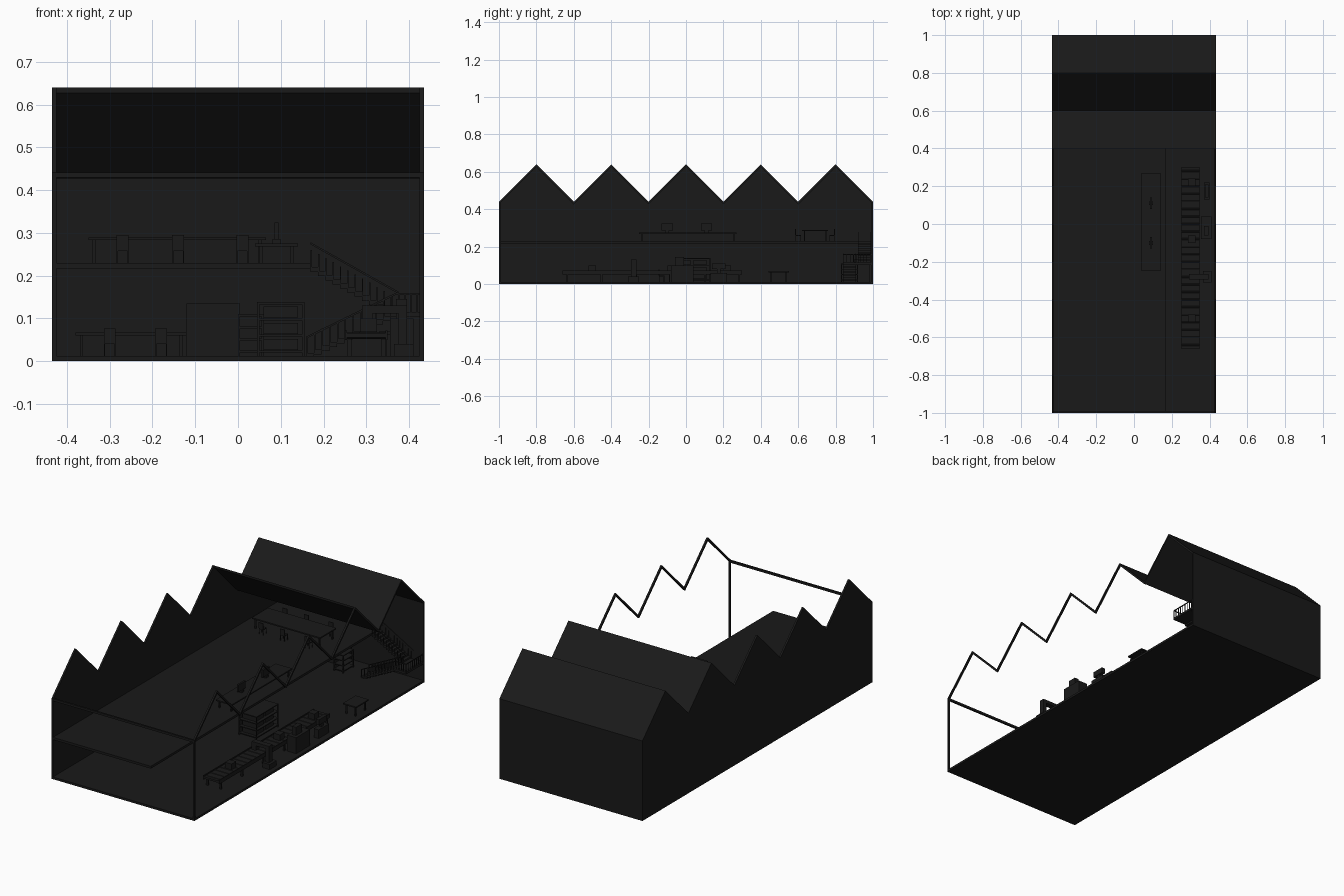
import bpy, bmesh, math
from mathutils import Vector

if "Cube" in bpy.data.objects:
    bpy.data.objects.remove(bpy.data.objects["Cube"])

mat = bpy.data.materials.new("dark")
mat.diffuse_color = (0.01, 0.01, 0.01, 1)
mat.use_nodes = True
mat.node_tree.nodes["Principled BSDF"].inputs["Base Color"].default_value = mat.diffuse_color
W = 0.435


def finish(name, bm):
    bmesh.ops.recalc_face_normals(bm, faces=bm.faces)
    me = bpy.data.meshes.new(name)
    bm.to_mesh(me)
    bm.free()
    me.materials.append(mat)
    ob = bpy.data.objects.new(name, me)
    bpy.context.collection.objects.link(ob)
    return ob


def boxes(name, specs):
    """Each spec is x0, x1, y0, y1, z0, z1."""
    bm = bmesh.new()
    for x0, x1, y0, y1, z0, z1 in specs:
        vs = bmesh.ops.create_cube(bm, size=1)["verts"]
        for v in vs:
            v.co = Vector((x1 if v.co.x > 0 else x0, y1 if v.co.y > 0 else y0,
                           z1 if v.co.z > 0 else z0))
    return finish(name, bm)


def extrude(name, pts, axis, a, b):
    """Extrude a profile along x (pts are y, z) or y (pts are x, z)."""
    bm = bmesh.new()
    f = bm.faces.new([bm.verts.new((a, p, q) if axis == 'x' else (p, a, q)) for p, q in pts])
    r = bmesh.ops.extrude_face_region(bm, geom=[f])
    d = (b - a, 0, 0) if axis == 'x' else (0, b - a, 0)
    bmesh.ops.translate(bm, vec=d, verts=[g for g in r["geom"] if isinstance(g, bmesh.types.BMVert)])
    return finish(name, bm)


def strip(pts, t):
    return pts + [(p, q - t) for p, q in reversed(pts)]


# building shell
zig = [(-1 + 0.2 * i, 0.64 if i % 2 else 0.44) for i in range(11)]
boxes("ground_floor", [(-W, W, -1, 1, 0, 0.012)])
extrude("left_wall", zig + [(1, 0), (-1, 0)], 'x', -W, -W + 0.01)
boxes("back_wall", [(-W, W, 0.99, 1, 0, 0.44)])
extrude("roof", strip(zig[7:], 0.012), 'x', -W, W)
extrude("right_roof_beam", strip(zig, 0.014), 'x', W - 0.01, W)
boxes("front_frame", [(W - 0.01, W, -1, -0.99, 0, 0.44), (-W, W, -1, -0.99, 0.43, 0.442)])
boxes("mezzanine", [(-W, 0.17, -1, 1, 0.217, 0.23)])


# switchback stairs with railings
def flight(name, x0, z0, x1, z1, ya, yb, n=12):
    specs = []
    for i in range(n):
        x = x0 + (x1 - x0) * i / n
        z = z0 + (z1 - z0) * (i + 1) / n
        specs.append((x, x + (x1 - x0) / n, ya, yb, z - 0.012, z))
        for y in (ya, yb - 0.003):
            specs.append((x, x + 0.003, y, y + 0.003, z, z + 0.04))
    boxes(name + "_steps", specs)
    for y in (ya, yb - 0.003):
        extrude(name + "_rail", strip([(x0, z0 + 0.048), (x1, z1 + 0.048)], 0.005), 'y', y, y + 0.003)


flight("lower_flight", 0.16, 0.01, 0.375, 0.115, 0.84, 0.91)
flight("upper_flight", 0.17, 0.23, 0.375, 0.115, 0.92, 0.99)
boxes("stair_landing", [(0.37, W, 0.84, 0.99, 0.103, 0.115), (0.37, W, 0.84, 0.843, 0.155, 0.16),
                        (0.432, W, 0.84, 0.99, 0.155, 0.16)]
      + [(0.375 + 0.014 * i, 0.378 + 0.014 * i, 0.84, 0.843, 0.11, 0.16) for i in range(5)]
      + [(0.432, W, 0.84 + 0.018 * i, 0.843 + 0.018 * i, 0.11, 0.16) for i in range(9)])


# tables and chairs
def table(name, x0, x1, y0, y1, z0, h):
    t = 0.007
    legs = [(x, x + t, y, y + t, z0, z0 + h) for x in (x0 + 0.01, x1 - 0.017) for y in (y0 + 0.01, y1 - 0.017)]
    boxes(name, legs + [(x0, x1, y0, y1, z0 + h - t, z0 + h)])


def chair(x, y, z, side):
    r = 0.014
    back = y + side * r
    legs = [(x + a, x + a + 0.003, y + b, y + b + 0.003, z, z + 0.03) for a in (-r, r - 0.003) for b in (-r, r - 0.003)]
    boxes("chair", legs + [(x - r, x + r, y - r, y + r, z + 0.028, z + 0.033),
                           (x - r, x + r, back - 0.002, back + 0.002, z + 0.033, z + 0.065)])


table("meeting_table", -0.35, 0.065, 0.62, 0.76, 0.23, 0.06)
for cx in (-0.27, -0.14, 0.01):
    chair(cx, 0.6, 0.23, -1)
    chair(cx, 0.78, 0.23, 1)
table("mezzanine_desk", 0.04, 0.14, -0.25, 0.27, 0.23, 0.045)
for y in (-0.1, 0.11):
    boxes("desk_monitor", [(0.085, 0.095, y - 0.03, y + 0.03, 0.285, 0.325), (0.08, 0.1, y - 0.01, y + 0.01, 0.275, 0.285)])
table("workshop_bench", -0.38, -0.12, -0.1, 0.1, 0.012, 0.055)
for cx in (-0.3, -0.18):
    chair(cx, -0.13, 0.012, -1)


# storage racks
def rack(name, x0, x1, y0, y1, h, n):
    t = 0.005
    specs = [(x, x + t, y, y + t, 0.01, h) for x in (x0, x1 - t) for y in (y0, y1 - t)]
    specs += [(x0, x1, y0, y1, z - t, z) for z in (0.025 + (h - 0.025) * i / n for i in range(n + 1))]
    specs += [(x0, x0 + t, y0, y1, 0.01, h)]
    boxes(name, specs)


rack("parts_rack", 0.045, 0.155, -0.06, 0.13, 0.138, 3)
boxes("rack_crates", [(0.06, 0.14, -0.045 + 0.085 * j, 0.025 + 0.085 * j, 0.026 + 0.038 * i, 0.052 + 0.038 * i)
                      for i in range(3) for j in range(2)])
rack("back_shelf", 0.0, 0.06, 0.83, 0.92, 0.11, 3)
boxes("storage_cabinet", [(-0.12, 0.005, 0.9, 0.98, 0.01, 0.135)])

# conveyor with legs and rollers
boxes("conveyor", [(0.25, 0.35, -0.66, 0.3, 0.055, 0.066)]
      + [(x, x + 0.005, -0.66, 0.3, 0.05, 0.072) for x in (0.25, 0.345)]
      + [(x, x + 0.01, -0.64 + 0.184 * i, -0.63 + 0.184 * i, 0.01, 0.055) for i in range(6) for x in (0.255, 0.335)])
for i in range(24):
    bpy.ops.mesh.primitive_cylinder_add(vertices=10, radius=0.008, depth=0.09,
                                        location=(0.3, -0.64 + 0.04 * i, 0.06), rotation=(0, math.pi / 2, 0))
    bpy.context.object.name = "roller"
    bpy.context.object.data.materials.append(mat)
boxes("conveyor_goods", [(0.285, 0.325, y - 0.02, y + 0.02, 0.068, 0.1) for y in (-0.5, -0.08, 0.22)])

# machines beside the conveyor
boxes("press_gantry", [(0.365, 0.41, -0.31, -0.25, 0.01, 0.04), (0.375, 0.395, -0.295, -0.265, 0.04, 0.13),
                       (0.29, 0.395, -0.295, -0.265, 0.112, 0.13), (0.29, 0.315, -0.295, -0.265, 0.085, 0.115)])
boxes("control_machine", [(0.355, 0.41, -0.08, 0.04, 0.01, 0.1), (0.37, 0.395, -0.06, -0.01, 0.1, 0.145)])
boxes("inspection_post", [(0.37, 0.4, 0.13, 0.22, 0.01, 0.06), (0.38, 0.39, 0.165, 0.185, 0.06, 0.08),
                          (0.375, 0.395, 0.14, 0.21, 0.08, 0.11)])
table("side_table", 0.33, 0.41, 0.44, 0.55, 0.01, 0.06)
